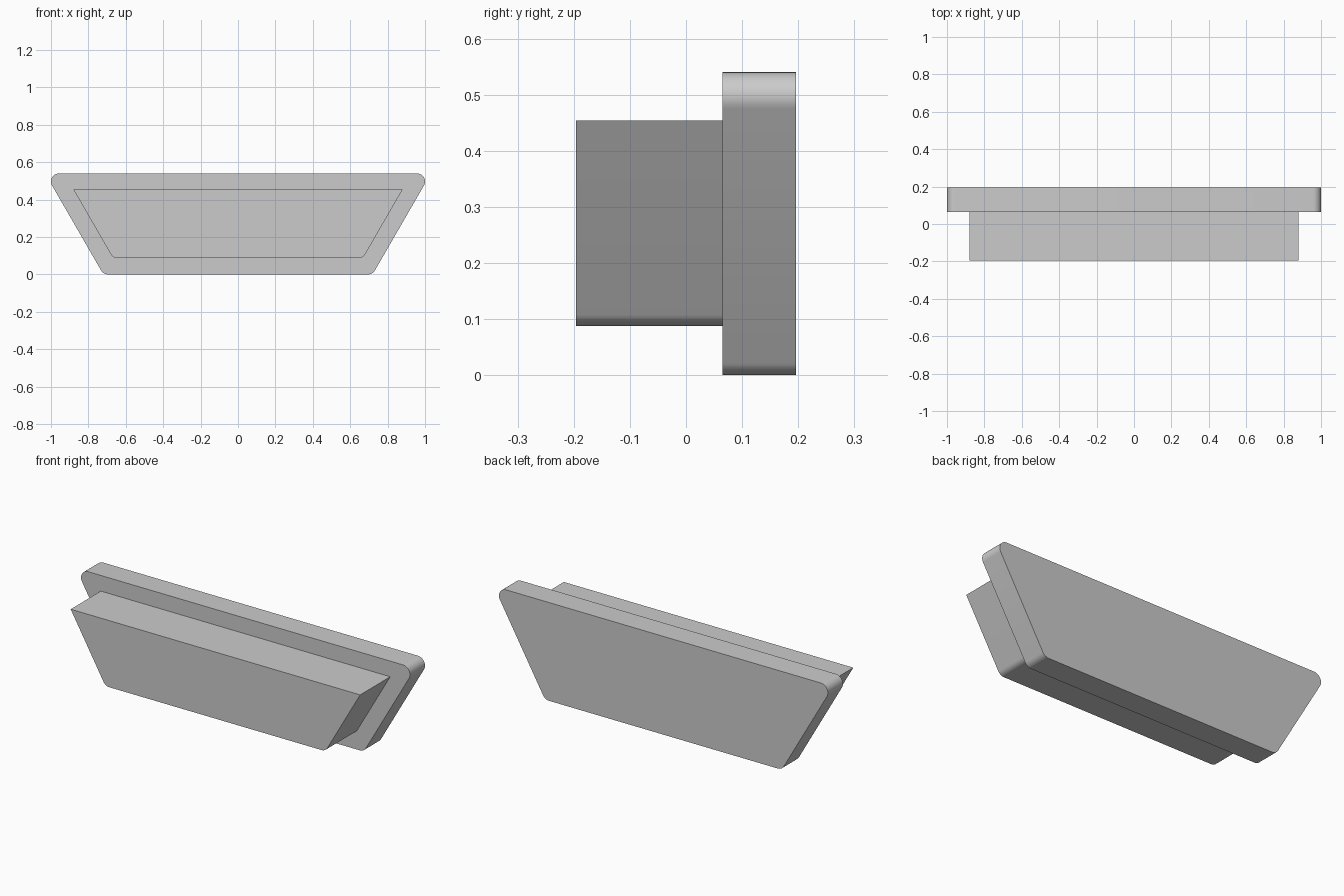
import bpy, bmesh, math
from mathutils import Vector

cube = bpy.data.objects.get("Cube")
if cube:
    bpy.data.objects.remove(cube, do_unlink=True)

# Single plain grey
grey = bpy.data.materials.new("light_grey")
grey.use_nodes = True
colour = (0.6, 0.6, 0.6, 1)
grey.diffuse_color = colour
grey.node_tree.nodes["Principled BSDF"].inputs["Base Color"].default_value = colour


def fillet(corner, before, after, radius, steps=10):
    """Arc points that round a profile corner."""
    if radius == 0:
        return [corner]
    a, b = (before - corner).normalized(), (after - corner).normalized()
    half = a.angle(b) / 2
    centre = corner + (a + b).normalized() * radius / math.sin(half)
    start = corner + a * radius / math.tan(half) - centre
    end = corner + b * radius / math.tan(half) - centre
    sweep = math.pi - 2 * half
    return [centre + (start * math.sin((1 - t) * sweep) + end * math.sin(t * sweep)) / math.sin(sweep)
            for t in (i / steps for i in range(steps + 1))]


def trapezoid_slab(name, top_half, z0, z1, y0, y1, r_top, r_bottom):
    """Extruded trapezoid with 60 degree sides and rounded corners."""
    low_half = top_half - (z1 - z0) / math.tan(math.radians(60))
    corners = [Vector(p) for p in ((-low_half, z0), (low_half, z0), (top_half, z1), (-top_half, z1))]
    radii = (r_bottom, r_bottom, r_top, r_top)
    profile = []
    for i, c in enumerate(corners):
        profile += fillet(c, corners[i - 1], corners[(i + 1) % 4], radii[i])
    bm = bmesh.new()
    face = bm.faces.new([bm.verts.new((p.x, y0, p.y)) for p in profile])
    ext = bmesh.ops.extrude_face_region(bm, geom=[face], use_keep_orig=True)
    moved = [v for v in ext["geom"] if isinstance(v, bmesh.types.BMVert)]
    bmesh.ops.translate(bm, verts=moved, vec=(0, y1 - y0, 0))
    bmesh.ops.recalc_face_normals(bm, faces=bm.faces)
    mesh = bpy.data.meshes.new(name)
    bm.to_mesh(mesh)
    bm.free()
    mesh.materials.append(grey)
    obj = bpy.data.objects.new(name, mesh)
    bpy.context.collection.objects.link(obj)
    bpy.ops.object.select_all(action="DESELECT")
    obj.select_set(True)
    bpy.context.view_layer.objects.active = obj
    bpy.ops.object.shade_smooth_by_angle(angle=math.radians(30))


# Wide flange at the back, all corners rounded
trapezoid_slab("back_flange", 1.0315, 0, 0.54, 0.065, 0.196, 0.043, 0.043)
# Narrower plug in front, sharp upper corners
trapezoid_slab("front_plug", 0.88, 0.088, 0.454, -0.196, 0.065, 0, 0.04)
